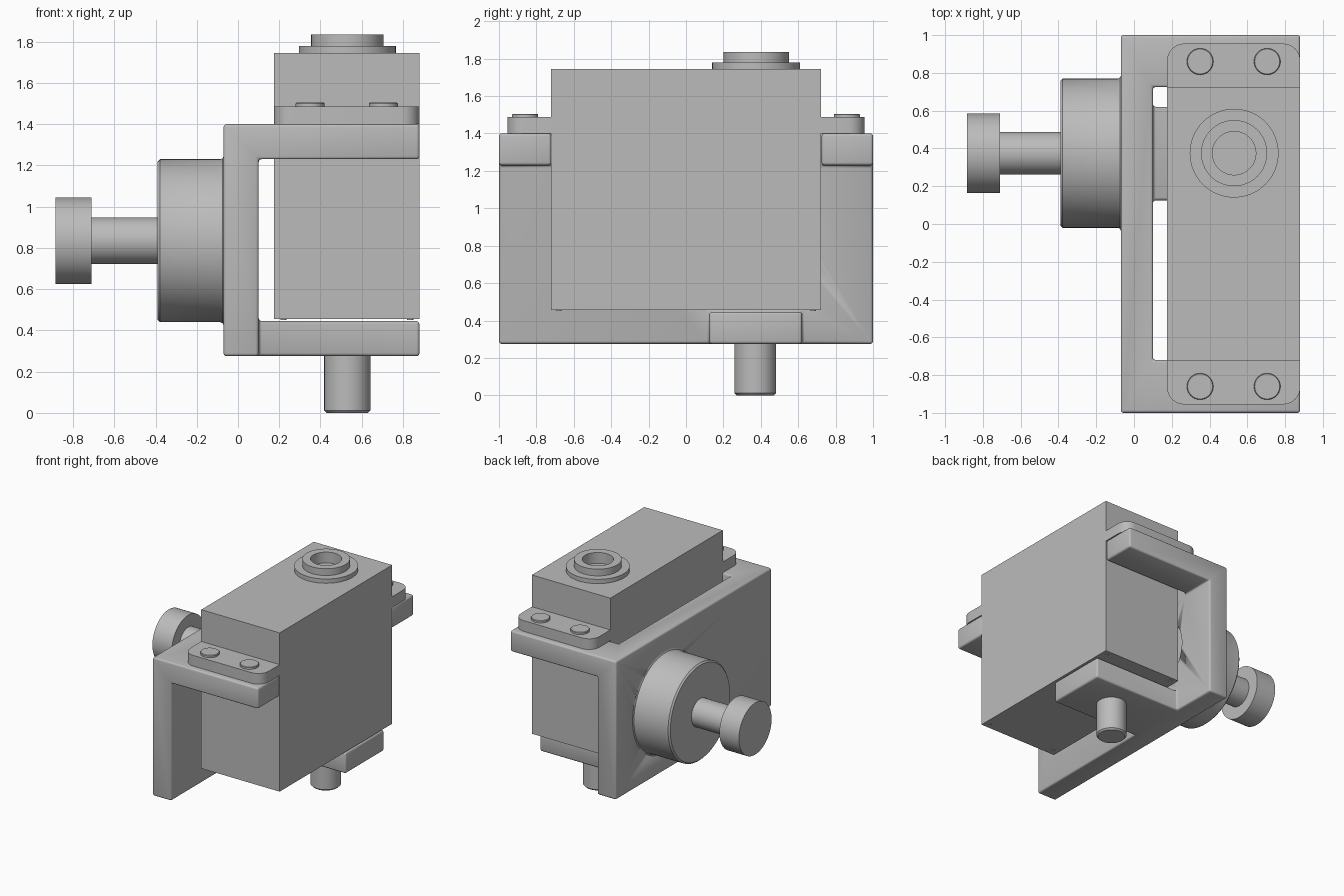
import bpy, bmesh, math
from itertools import product
from mathutils import Matrix, Vector

cube = bpy.data.objects.get("Cube")
if cube:
    bpy.data.objects.remove(cube, do_unlink=True)

GREY = (0.5, 0.5, 0.5, 1.0)
grey = bpy.data.materials.new("plain grey")
grey.use_nodes = True
grey.diffuse_color = GREY
grey.node_tree.nodes["Principled BSDF"].inputs["Base Color"].default_value = GREY


def finish(name, bm, smooth=True):
    bmesh.ops.recalc_face_normals(bm, faces=bm.faces)
    mesh = bpy.data.meshes.new(name)
    bm.to_mesh(mesh)
    bm.free()
    mesh.materials.append(grey)
    ob = bpy.data.objects.new(name, mesh)
    bpy.context.collection.objects.link(ob)
    if smooth:
        bpy.ops.object.select_all(action='DESELECT')
        ob.select_set(True)
        bpy.context.view_layer.objects.active = ob
        bpy.ops.object.shade_smooth_by_angle(angle=math.radians(35))
    return ob


def add_box(bm, lo, hi):
    lo, hi = Vector(lo), Vector(hi)
    size = Matrix.Diagonal((hi - lo).to_4d())
    size[3][3] = 1
    return bmesh.ops.create_cube(bm, size=1, matrix=Matrix.Translation((lo + hi) / 2) @ size)


def lathe(name, profile, origin, turn=Matrix(), steps=64):
    """Spin (radius, height) points about z, then turn and move the result."""
    bm = bmesh.new()
    verts = [bm.verts.new((r, 0, h)) for r, h in profile]
    edges = [bm.edges.new(pair) for pair in zip(verts, verts[1:])]
    bmesh.ops.spin(bm, geom=verts + edges, cent=(0, 0, 0), axis=(0, 0, 1),
                   angle=math.tau, steps=steps, use_duplicate=False)
    bmesh.ops.remove_doubles(bm, verts=bm.verts, dist=1e-4)
    bm.transform(Matrix.Translation(origin) @ turn)
    return finish(name, bm)


# Bracket: occupied cells of a coarse grid make one solid, then its edges are rounded
xs = (-0.07, 0.10, 0.88)
ys = (-1, -0.72, 0.125, 0.62, 0.725, 1)
zs = (0.275, 0.445, 1.23, 1.40)


def filled(i, j, k):
    return i == 0 or (k == 2 and j in (0, 4)) or (k == 0 and j == 2)


bm = bmesh.new()
cells = [c for c in product(range(2), range(5), range(3)) if filled(*c)]
for cell in cells:
    for axis, side in product(range(3), (0, 1)):
        near = list(cell)
        near[axis] += 2 * side - 1
        if tuple(near) in cells:
            continue
        quad = []
        for a, b in ((0, 0), (1, 0), (1, 1), (0, 1)):
            corner = list(cell)
            corner[axis] += side
            corner[(axis + 1) % 3] += a
            corner[(axis + 2) % 3] += b
            quad.append(bm.verts.new((xs[corner[0]], ys[corner[1]], zs[corner[2]])))
        bm.faces.new(quad)
bmesh.ops.remove_doubles(bm, verts=bm.verts, dist=1e-4)
bmesh.ops.recalc_face_normals(bm, faces=bm.faces)
bmesh.ops.dissolve_limit(bm, angle_limit=0.02, verts=bm.verts, edges=bm.edges)
bmesh.ops.bevel(bm, geom=list(bm.edges), offset=0.015, segments=3, profile=0.5, affect='EDGES')
bracket = finish("bracket", bm)

# Round opening through the upright plate, behind the hub
SIDE = Matrix.Rotation(-math.pi / 2, 4, 'Y')     # z becomes -x
AXLE = (-0.07, 0.375, 0.835)
cutter = lathe("opening_cutter", [(0, -0.3), (0.3, -0.3), (0.3, 0.1), (0, 0.1)], AXLE, SIDE)
cutter.hide_render = True
cutter.hide_viewport = True
cutter.display_type = 'WIRE'
hole = bracket.modifiers.new("opening", 'BOOLEAN')
hole.operation, hole.solver, hole.object = 'DIFFERENCE', 'EXACT', cutter

# Side hub with its shaft and knob
lathe("hub", [(0, -0.002), (0.41, -0.002), (0.41, 0), (0.4, 0.005), (0.395, 0.015),
              (0.395, 0.308), (0.383, 0.32), (0, 0.32)], AXLE, SIDE, 96)
lathe("shaft", [(0.113, 0.31), (0.113, 0.65)], AXLE, SIDE)
lathe("knob", [(0, 0.64), (0.21, 0.64), (0.21, 0.815), (0, 0.815)], AXLE, SIDE)

# Motor body
bm = bmesh.new()
add_box(bm, (0.175, -0.722, 0.455), (0.88, 0.722, 1.745))
finish("motor_body", bm, smooth=False)

# Output collar above, pivot pin below
COLLAR = (0.53, 0.375, 1.745)
lathe("output_collar", [(0.235, -0.005), (0.235, 0.035), (0.175, 0.035), (0.175, 0.09),
                        (0.115, 0.09), (0.115, 0.002), (0, 0.002)], COLLAR)
lathe("pivot_pin", [(0, 0), (0.1, 0), (0.112, 0.012), (0.112, 0.29)], (0.53, 0.37, 0))

# Mounting ears with rounded outer corners, and their screw heads
for side, end in ((-1, "front"), (1, "back")):
    bm = bmesh.new()
    ya, yb = sorted((side * 0.71, side * 0.955))
    add_box(bm, (0.175, ya, 1.40), (0.88, yb, 1.487))
    corners = [e for e in bm.edges
               if all(abs(v.co.y) > 0.9 for v in e.verts)
               and abs(e.verts[0].co.z - e.verts[1].co.z) > 0.05]
    bmesh.ops.bevel(bm, geom=corners, offset=0.09, segments=8, profile=0.5, affect='EDGES')
    finish(end + "_ear", bm)
    for x, hand in ((0.35, "right"), (0.705, "left")):
        lathe(f"{end}_{hand}_screw", [(0.07, -0.01), (0.07, 0.014), (0.066, 0.018), (0, 0.018)],
              (x, side * 0.86, 1.487), steps=40)

# Small case fasteners in the corners of the underside
for x, y in product((0.22, 0.835), (-0.68, 0.68)):
    lathe("case_fastener", [(0.015, 0.002), (0.015, -0.004), (0, -0.004)], (x, y, 0.455), steps=16)
